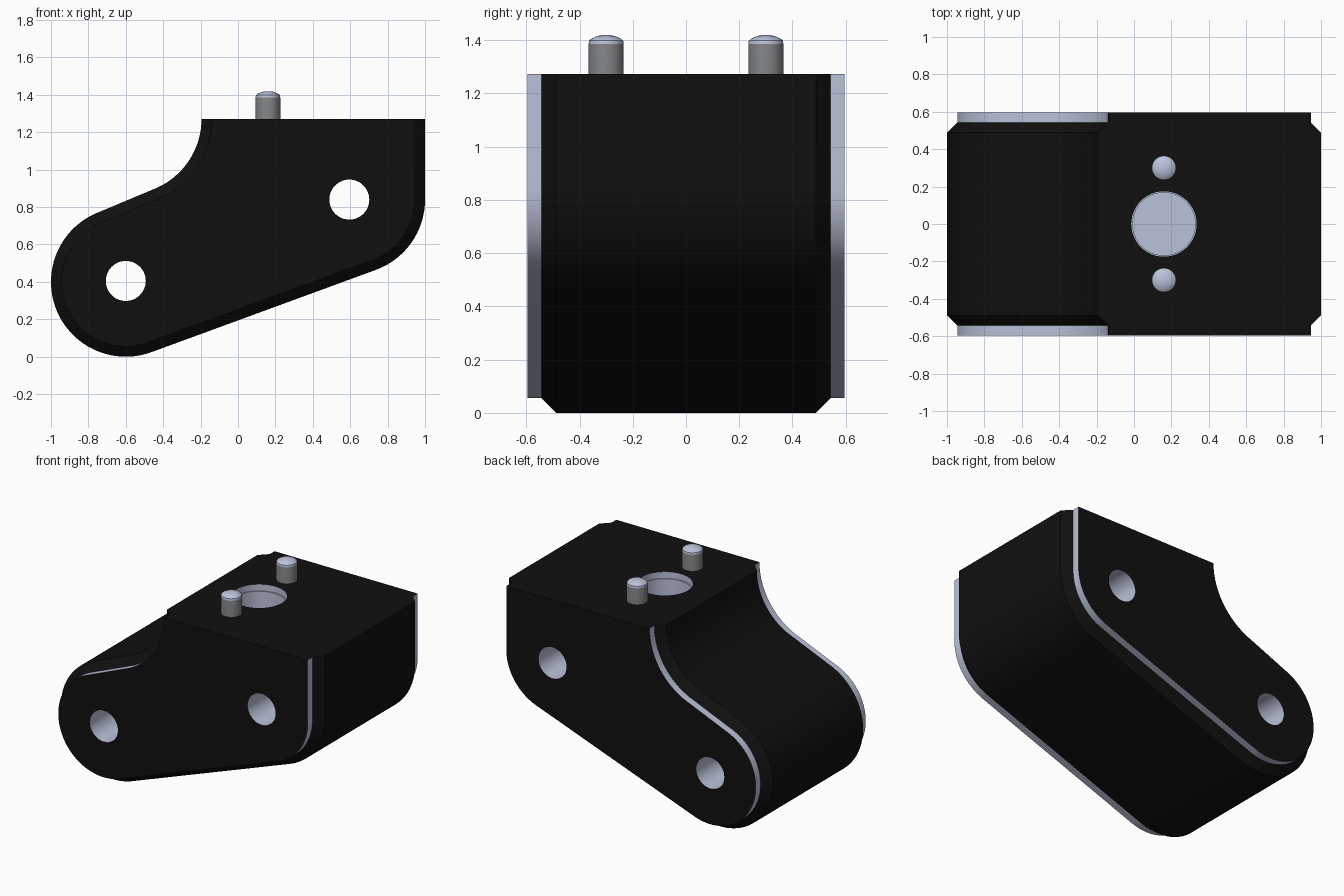
import bpy, bmesh, math
from mathutils import Matrix

if "Cube" in bpy.data.objects:
    bpy.data.objects.remove(bpy.data.objects["Cube"])


def material(name, rgb):
    m = bpy.data.materials.new(name)
    m.diffuse_color = (*rgb, 1)
    m.use_nodes = True
    m.node_tree.nodes["Principled BSDF"].inputs["Base Color"].default_value = m.diffuse_color
    return m


BLACK = material("black anodised", (0.005, 0.005, 0.005))
LIGHT = material("bare metal", (0.50, 0.54, 0.70))
GREY = material("grey steel", (0.22, 0.23, 0.24))

TOP = 1.272
STEP = 0.055


def make_object(name, bm, mats):
    bmesh.ops.recalc_face_normals(bm, faces=bm.faces[:])
    mesh = bpy.data.meshes.new(name)
    bm.to_mesh(mesh)
    bm.free()
    for m in mats:
        mesh.materials.append(m)
    ob = bpy.data.objects.new(name, mesh)
    bpy.context.collection.objects.link(ob)
    return ob


def activate(ob):
    bpy.ops.object.select_all(action='DESELECT')
    ob.select_set(True)
    bpy.context.view_layer.objects.active = ob


def arc(cx, cz, r, a0, a1, n):
    angles = [math.radians(a0 + (a1 - a0) * i / n) for i in range(n + 1)]
    return [(cx + r * math.cos(a), cz + r * math.sin(a)) for a in angles]


def outline(inset):
    """Side outline of the block, shrunk everywhere but at the top."""
    pts = arc(-0.6, 0.4, 0.4 - inset, 110, 290, 40)           # low rounded end
    pts += arc(0.6, 0.84, 0.4 - inset, -70, 0, 18)            # rounded corner
    pts += [(1 - inset, TOP), (-0.195 + inset, TOP)]          # top edge
    pts += arc(-0.6, TOP, 0.405 + inset, 0, -70, 20)[1:]      # concave shoulder
    return pts


# Block: outlines joined across the width, with chamfer and stepped rim
bm = bmesh.new()
sections = [(-0.595, STEP), (-0.543, STEP), (-0.488, 0),
            (0.488, 0), (0.543, STEP), (0.595, STEP)]
rings = [[bm.verts.new((x, y, z)) for x, z in outline(o)] for y, o in sections]
for k, (a, b) in enumerate(zip(rings, rings[1:])):
    for i in range(len(a)):
        j = (i + 1) % len(a)
        f = bm.faces.new((a[i], a[j], b[j], b[i]))
        on_top = min(v.co.z for v in f.verts) > TOP - 0.001
        f.material_index = 1 if k in (0, 4) and not on_top else 0
bm.faces.new(rings[0])
bm.faces.new(rings[-1])
block = make_object("block", bm, [BLACK, LIGHT])


def drill(radius, depth, matrix):
    """Cut a round bare-metal hole into the block."""
    cut = bmesh.new()
    bmesh.ops.create_cone(cut, cap_ends=True, segments=48, radius1=radius,
                          radius2=radius, depth=depth, matrix=matrix)
    for f in cut.faces:
        f.material_index = 1
    cutter = make_object("hole_cutter", cut, [BLACK, LIGHT])
    cutter.hide_render = True
    mod = block.modifiers.new("hole", 'BOOLEAN')
    mod.operation = 'DIFFERENCE'
    mod.solver = 'EXACT'
    mod.object = cutter
    activate(block)
    bpy.ops.object.modifier_apply(modifier=mod.name)
    bpy.data.objects.remove(cutter)


# Cross holes through the width
for x, z in ((-0.6, 0.405), (0.595, 0.84)):
    drill(0.107, 2, Matrix.Translation((x, 0, z)) @ Matrix.Rotation(math.pi / 2, 4, 'X'))

# Blind hole in the top with a shallow counterbore
drill(0.168, 0.8, Matrix.Translation((0.16, 0, TOP)))
drill(0.175, 0.09, Matrix.Translation((0.16, 0, TOP)))
activate(block)
bpy.ops.object.shade_smooth_by_angle(angle=math.radians(30))

# Dowel pins: turned profile with a bare domed tip
PIN = [(0.066, 1.2), (0.066, 1.385), (0.064, 1.398), (0.055, 1.406),
       (0.035, 1.415), (0.015, 1.419)]
SIDES = 32
for side, y in (("front", -0.3), ("back", 0.3)):
    bm = bmesh.new()
    rings = [[bm.verts.new((0.16 + r * math.cos(2 * math.pi * i / SIDES),
                            y + r * math.sin(2 * math.pi * i / SIDES), z))
              for i in range(SIDES)] for r, z in PIN]
    for k, (a, b) in enumerate(zip(rings, rings[1:])):
        for i in range(SIDES):
            j = (i + 1) % SIDES
            bm.faces.new((a[i], a[j], b[j], b[i])).material_index = min(k, 1)
    bm.faces.new(rings[0])
    bm.faces.new(rings[-1]).material_index = 1
    pin = make_object(side + "_pin", bm, [GREY, LIGHT])
    activate(pin)
    bpy.ops.object.shade_smooth_by_angle(angle=math.radians(35))
